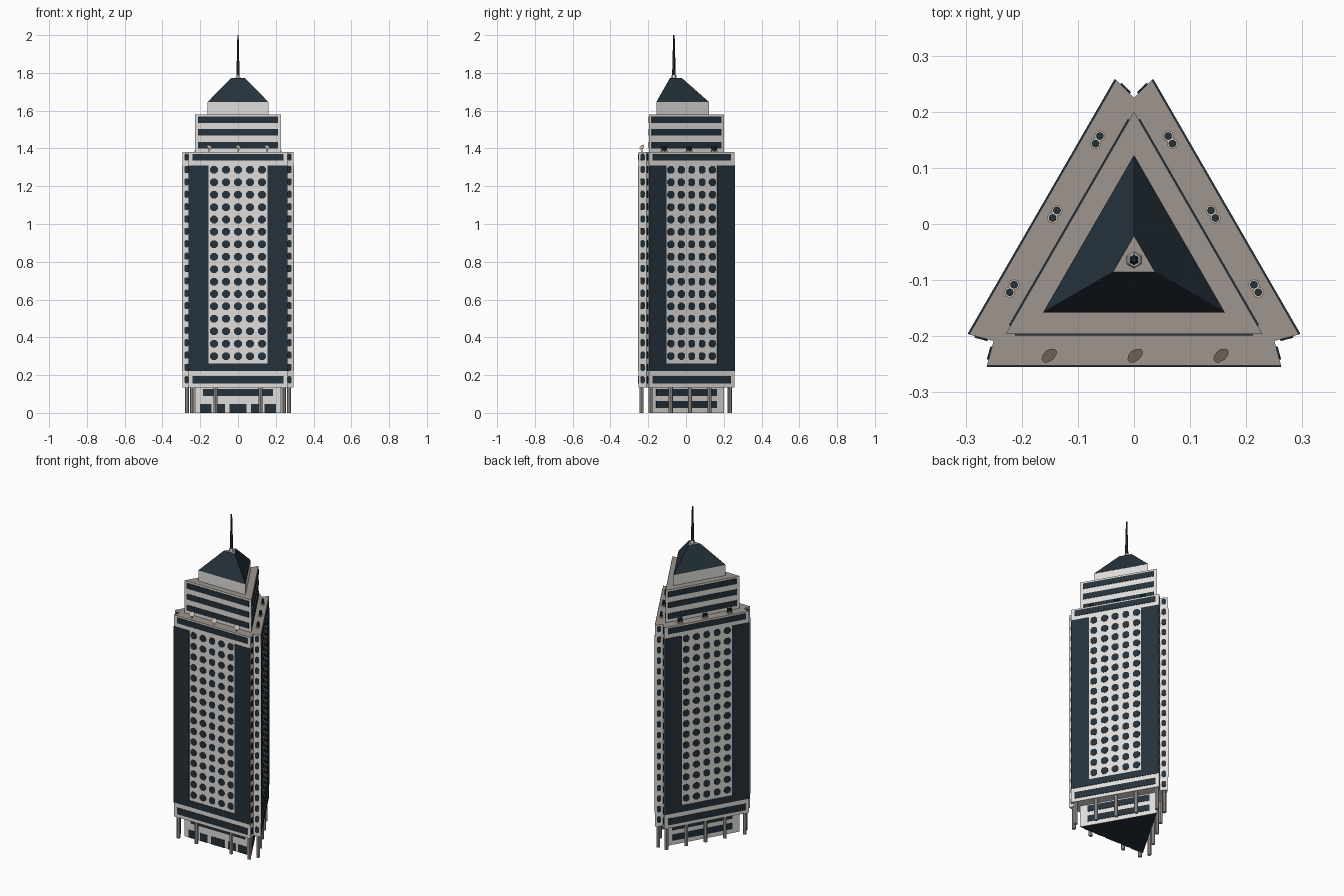
import bpy, bmesh, math
from mathutils import Vector, Matrix

if "Cube" in bpy.data.objects:
    bpy.data.objects.remove(bpy.data.objects["Cube"])

CY = -0.064            # tower axis
APO, HALF = 0.188, 0.262


def mat(name, c):
    m = bpy.data.materials.new(name)
    m.diffuse_color = (*c, 1)
    m.use_nodes = True
    m.node_tree.nodes["Principled BSDF"].inputs["Base Color"].default_value = m.diffuse_color
    return m


WALL = mat("pale wall", (0.74, 0.73, 0.72))
GLASS = mat("dark blue glass", (0.018, 0.031, 0.043))
ROOF = mat("taupe roof", (0.34, 0.30, 0.275))
COL = mat("grey column", (0.42, 0.39, 0.37))
DISH = mat("beige dish", (0.60, 0.52, 0.43))


def finish(bm, name, *mats, rule=None):
    bmesh.ops.recalc_face_normals(bm, faces=bm.faces)
    if rule:
        for f in bm.faces:
            f.material_index = rule(f.normal)
    me = bpy.data.meshes.new(name)
    bm.to_mesh(me)
    bm.free()
    for m in mats:
        me.materials.append(m)
    ob = bpy.data.objects.new(name, me)
    bpy.context.collection.objects.link(ob)
    return ob


def loft(bm, lower, upper):
    a = [bm.verts.new(p) for p in lower]
    b = [bm.verts.new(p) for p in upper]
    n = len(a)
    bm.faces.new(a[::-1])
    bm.faces.new(b)
    for i in range(n):
        bm.faces.new((a[i], a[(i + 1) % n], b[(i + 1) % n], b[i]))


def ring(r, z, n=3, start=90, cx=0, cy=CY):
    return [(cx + r * math.cos(math.radians(start + 360 * i / n)),
             cy + r * math.sin(math.radians(start + 360 * i / n)), z) for i in range(n)]


def side(k):
    """tangent and outward normal of side k (0 = front)"""
    a = math.radians(-90 + 120 * k)
    n = Vector((math.cos(a), math.sin(a), 0))
    return Vector((-n.y, n.x, 0)), n


def on_side(k, t, d, z=0):
    u, n = side(k)
    return Vector((0, CY, z)) + u * t + n * d


def plate(bm, origin, u, t0, t1, z0, z1, cut=0.0, thick=0.003):
    """thin plate on a vertical wall, optionally with clipped corners"""
    n = Vector((u.y, -u.x, 0))
    if cut:
        pts = [(t0 + cut, z0), (t1 - cut, z0), (t1, z0 + cut), (t1, z1 - cut),
               (t1 - cut, z1), (t0 + cut, z1), (t0, z1 - cut), (t0, z0 + cut)]
    else:
        pts = [(t0, z0), (t1, z0), (t1, z1), (t0, z1)]
    low = [origin + u * t + Vector((0, 0, z)) for t, z in pts]
    loft(bm, low, [p + n * thick for p in low])


def top_or_wall(n):
    return 1 if n.z > 0.9 else 0


# main shaft: triangle with notched corners
plan = []
for k in range(3):
    plan += [on_side(k, -HALF, APO), on_side(k, HALF, APO), on_side(k, 0.2503, 0.1445)]
bm = bmesh.new()
loft(bm, [(p.x, p.y, 0.135) for p in plan], [(p.x, p.y, 1.38) for p in plan])
finish(bm, "main_shaft", WALL, ROOF, rule=top_or_wall)

# stepped triangular storeys
for name, r, z0, z1 in (("upper_storeys", 0.264, 1.38, 1.58),
                        ("roof_drum", 0.186, 1.58, 1.645)):
    bm = bmesh.new()
    loft(bm, ring(r, z0), ring(r, z1))
    finish(bm, name, WALL, ROOF, rule=top_or_wall)
bm = bmesh.new()
loft(bm, ring(0.264, 0), ring(0.264, 0.135))
finish(bm, "ground_storeys", WALL, GLASS, rule=lambda n: 1 if n.z < -0.9 else 0)

# pyramid roof with flat cap, and spire
bm = bmesh.new()
loft(bm, ring(0.187, 1.645), ring(0.043, 1.772))
finish(bm, "pyramid_roof", GLASS, ROOF, rule=top_or_wall)
bm = bmesh.new()
loft(bm, ring(0.015, 1.772, 6), ring(0.012, 1.79, 6))
finish(bm, "spire_collar", WALL)
bm = bmesh.new()
loft(bm, ring(0.010, 1.772, 6), ring(0.004, 2.0, 6))
finish(bm, "spire", GLASS)

# glazing on the three main sides
panels, windows, bands, lobby = (bmesh.new() for _ in range(4))
for k in range(3):
    u, n = side(k)
    o = on_side(k, 0, APO)
    for t0, t1 in ((-HALF, -0.155), (0.155, HALF)):
        plate(panels, o, u, t0, t1, 0.262, 1.31)
    plate(panels, o, u, -HALF, HALF, 0.222, 0.262)
    for z0, z1 in ((0.155, 0.195), (1.335, 1.37)):
        plate(bands, o, u, -0.24, 0.24, z0, z1)
    for r in range(16):
        z = 0.301 + r * 0.0657
        for c in range(-2, 3):
            t = c * 0.0635
            plate(windows, o, u, t - 0.02, t + 0.02, z - 0.02, z + 0.02, 0.011)
    # upper and ground storeys share one wall plane
    o = on_side(k, 0, 0.132)
    for z in (1.417, 1.485, 1.552):
        plate(bands, o, u, -0.212, 0.212, z - 0.017, z + 0.017)
    plate(lobby, o, u, -0.185, 0.185, 0.09, 0.127)
    if k:
        plate(lobby, o, u, -0.185, 0.185, 0.026, 0.063)
    else:
        for t, w in ((-0.17, 0.06), (-0.095, 0.05), (0, 0.09), (0.095, 0.05), (0.17, 0.06)):
            plate(lobby, o, u, t - w / 2, t + w / 2, 0.0, 0.047)
finish(panels, "glass_panels", GLASS)
finish(windows, "windows", GLASS)
finish(bands, "window_bands", GLASS)
finish(lobby, "lobby_glazing", GLASS)

# small windows in the corner notches
bm = bmesh.new()
for i in range(9):
    if i % 3 == 0:
        continue
    a, b = plan[i], plan[(i + 1) % 9]
    u = (b - a).normalized()
    for r in range(19):
        z = 0.175 + r * 0.0655
        plate(bm, (a + b) / 2, u, -0.012, 0.012, z - 0.019, z + 0.019, 0.007)
finish(bm, "corner_windows", GLASS)

# columns under the overhang
bm = bmesh.new()
for k in range(3):
    for t in (-0.242, -0.119, 0, 0.119, 0.242):
        if k == 0 and t == 0:
            continue
        p = on_side(k, t, 0.172)
        loft(bm, ring(0.011, 0, 8, 0, p.x, p.y), ring(0.011, 0.136, 8, 0, p.x, p.y))
finish(bm, "columns", COL)

# terrace equipment: dishes at the front, paired vents on the other sides
dishes, bases, vents = bmesh.new(), bmesh.new(), bmesh.new()
for t in (-0.153, 0, 0.153):
    p = on_side(0, t, 0.168, 1.405)
    aim = Vector((0.5, -0.6, 0.6)).to_track_quat('Z', 'Y').to_matrix().to_4x4()
    bmesh.ops.create_cone(dishes, cap_ends=True, segments=10, radius1=0.006, radius2=0.016,
                          depth=0.008, matrix=Matrix.Translation(p) @ aim)
    loft(dishes, ring(0.003, 1.38, 6, 0, p.x, p.y), ring(0.003, 1.402, 6, 0, p.x, p.y))
    for k in (1, 2):
        for s in (-0.0078, 0.0078):
            p = on_side(k, t + s, 0.163)
            loft(bases, ring(0.010, 1.38, 8, 0, p.x, p.y), ring(0.010, 1.388, 8, 0, p.x, p.y))
            loft(vents, ring(0.007, 1.388, 8, 0, p.x, p.y), ring(0.007, 1.409, 8, 0, p.x, p.y))
finish(dishes, "roof_dishes", DISH)
finish(bases, "vent_bases", DISH)
finish(vents, "roof_vents", GLASS)
